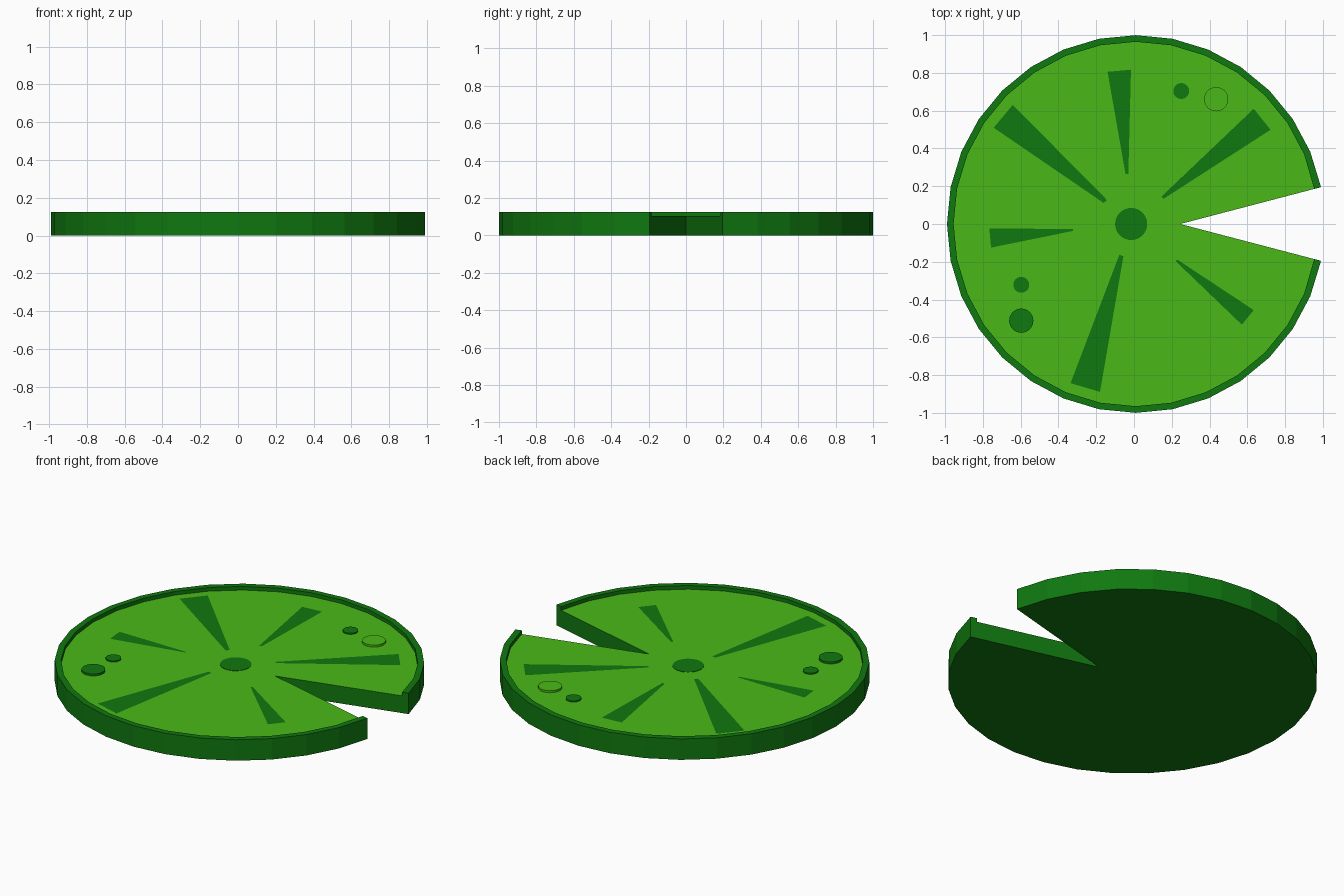
import bpy, bmesh, math
from mathutils import Vector

if "Cube" in bpy.data.objects:
    bpy.data.objects.remove(bpy.data.objects["Cube"])

CX, FLOOR, TOP = 0.0096, 0.103, 0.125


def material(name, color):
    m = bpy.data.materials.new(name)
    m.diffuse_color = (*color, 1)
    m.use_nodes = True
    m.node_tree.nodes["Principled BSDF"].inputs["Base Color"].default_value = m.diffuse_color
    return m


LIGHT = material("light_green", (0.068, 0.485, 0.009))
DARK = material("dark_green", (0.005, 0.188, 0.005))


def finish(name, bm, *mats):
    mesh = bpy.data.meshes.new(name)
    bm.to_mesh(mesh)
    bm.free()
    for m in mats:
        mesh.materials.append(m)
    ob = bpy.data.objects.new(name, mesh)
    bpy.context.collection.objects.link(ob)
    return ob


# Leaf pad: 32-sided disc with a wedge notch, raised rim and recessed floor
def leaf_pad():
    bm = bmesh.new()
    tip = Vector((0.245, 0))
    angles = [math.tau * i / 32 for i in range(1, 32)]
    outer = [Vector((CX + math.cos(a), math.sin(a))) for a in angles]
    inner = [Vector((CX + 0.965 * math.cos(a), 0.965 * math.sin(a))) for a in angles]
    for k in (0, -1):  # rim ends lie on the notch edges
        inner[k] = outer[k] + (tip - outer[k]).normalized() * 0.037

    def ring(pts, z):
        return [bm.verts.new((p.x, p.y, z)) for p in pts]

    ob, ot = ring(outer, 0), ring(outer, TOP)
    it, fl = ring(inner, TOP), ring(inner, FLOOR)
    tb, tf = ring([tip], 0)[0], ring([tip], FLOOR)[0]
    for lo, hi in ((ob, ot), (ot, it), (it, fl)):
        for i in range(30):
            bm.faces.new((lo[i], lo[i + 1], hi[i + 1], hi[i]))
    bm.faces.new([tb] + ob)
    floor = bm.faces.new([tf] + fl)
    for k in (0, -1):  # notch walls
        bm.faces.new((ob[k], tb, tf, fl[k], it[k], ot[k]))
    bmesh.ops.recalc_face_normals(bm, faces=bm.faces[:])
    floor.material_index = 1
    finish("leaf_pad", bm, DARK, LIGHT)


# Flat tapered veins laid on the floor
def vein(name, pts):
    bm = bmesh.new()
    f = bm.faces.new([bm.verts.new((x, y, FLOOR + 0.002)) for x, y in pts])
    f.normal_update()
    if f.normal.z < 0:
        f.normal_flip()
    finish(name, bm, DARK)


# Round spots standing on the floor
def spot(name, x, y, r, h, mat):
    bm = bmesh.new()
    bmesh.ops.create_cone(bm, cap_ends=True, segments=32, radius1=r, radius2=r, depth=h)
    bmesh.ops.translate(bm, verts=bm.verts[:], vec=(x, y, FLOOR + h / 2))
    finish(name, bm, mat)


leaf_pad()

veins = [
    ((-0.14, 0.806), (-0.016, 0.817), (-0.03, 0.265), (-0.045, 0.265)),
    ((-0.642, 0.631), (-0.743, 0.51), (-0.16, 0.111), (-0.143, 0.127)),
    ((0.634, 0.61), (0.723, 0.499), (0.156, 0.133), (0.145, 0.145)),
    ((-0.766, -0.023), (-0.757, -0.125), (-0.324, -0.037), (-0.324, -0.027)),
    ((-0.336, -0.843), (-0.18, -0.889), (-0.056, -0.17), (-0.078, -0.164)),
    ((0.634, -0.456), (0.571, -0.533), (0.22, -0.196), (0.23, -0.189)),
]
for i, pts in enumerate(veins):
    vein(f"vein_{i + 1}", pts)

spot("centre_spot", -0.015, 0, 0.085, 0.002, DARK)
spot("small_spot_back", 0.25, 0.704, 0.042, 0.007, DARK)
spot("large_spot_back", 0.435, 0.661, 0.064, 0.012, LIGHT)
spot("small_spot_front", -0.597, -0.322, 0.042, 0.007, DARK)
spot("large_spot_front", -0.597, -0.512, 0.064, 0.012, DARK)
